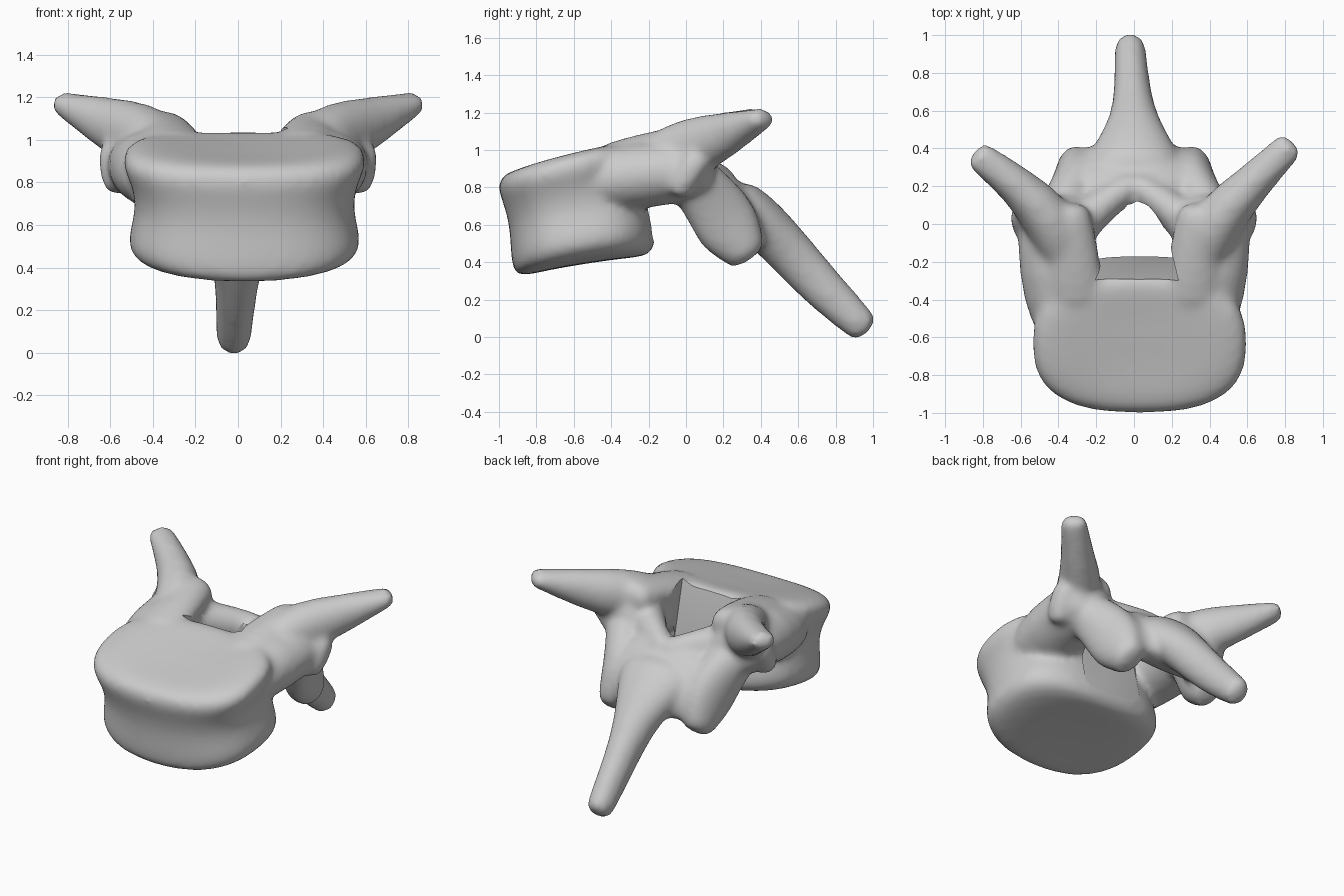
import bpy, bmesh, math
from mathutils import Vector

old = bpy.data.objects.get("Cube")
if old:
    bpy.data.objects.remove(old)

SEG = 24
bone = bpy.data.materials.new("bone_grey")
bone.use_nodes = True
GREY = (0.6, 0.6, 0.6, 1)
bone.diffuse_color = GREY
bone.node_tree.nodes["Principled BSDF"].inputs["Base Color"].default_value = GREY


def unit_ring(power):
    """Superellipse outline with half sizes of one."""
    pts = []
    for i in range(SEG):
        a = 2 * math.pi * i / SEG
        c, s = math.cos(a), math.sin(a)
        pts.append((math.copysign(abs(c) ** (2 / power), c),
                    math.copysign(abs(s) ** (2 / power), s)))
    return pts


def skin(bm, rings):
    """Bridge successive rings of points and close both ends."""
    loops = [[bm.verts.new(p) for p in ring] for ring in rings]
    for a, b in zip(loops, loops[1:]):
        for i in range(SEG):
            j = (i + 1) % SEG
            bm.faces.new((a[i], a[j], b[j], b[i]))
    bm.faces.new(loops[0][::-1])
    bm.faces.new(loops[-1])


def stack(bm, levels, x=0, power=2.6):
    """Levels are (z, y, half width, half depth, slope, sideways bow)."""
    skin(bm, [[(x + rx * u, y + ry * v, z + slope * ry * v + bow * u * u)
               for u, v in unit_ring(power)] for z, y, rx, ry, slope, bow in levels])


def limb(bm, stations, side=1):
    """Rounded limb through stations (x, y, z, half width, half height)."""
    pts = [Vector((side * s[0], s[1], s[2])) for s in stations]
    rings = []
    last = len(pts) - 1
    for i, (p, s) in enumerate(zip(pts, stations)):
        t = (pts[min(i + 1, last)] - pts[max(i - 1, 0)]).normalized()
        across = t.cross(Vector((0, 0, 1))).normalized()
        up = across.cross(t)
        bulge = min(s[3], s[4]) * 0.5
        steps = [(0, 1)]
        if i == 0:
            steps = [(-bulge, 0.6), (0, 1)]
        elif i == last:
            steps = [(0, 1), (bulge, 0.9), (bulge * 1.6, 0.5)]
        for off, k in steps:
            rings.append([p + t * off + across * (u * s[3] * k) + up * (v * s[4] * k)
                          for u, v in unit_ring(2)])
    skin(bm, rings)


def make_object(name, bm):
    bmesh.ops.recalc_face_normals(bm, faces=bm.faces)
    mesh = bpy.data.meshes.new(name)
    bm.to_mesh(mesh)
    bm.free()
    obj = bpy.data.objects.new(name, mesh)
    bpy.context.collection.objects.link(obj)
    return obj


bm = bmesh.new()

# Waisted vertebral body with sloping, slightly bowed end plates
stack(bm, [(0.39, -0.55, 0.14, 0.10, 0.16, 0), (0.385, -0.55, 0.30, 0.23, 0.16, 0.01),
           (0.375, -0.55, 0.46, 0.345, 0.16, 0.04), (0.415, -0.545, 0.54, 0.385, 0.16, 0.05),
           (0.52, -0.55, 0.555, 0.39, 0.17, 0.02), (0.68, -0.575, 0.505, 0.37, 0.20, 0),
           (0.82, -0.615, 0.54, 0.37, 0.24, 0), (0.90, -0.635, 0.59, 0.38, 0.25, 0),
           (0.965, -0.635, 0.55, 0.35, 0.25, 0.01), (0.965, -0.62, 0.40, 0.22, 0.25, 0.02),
           (0.962, -0.62, 0.16, 0.10, 0.25, 0)], x=0.03)

# Sloping lamina plate behind the canal
stack(bm, [(0.90, 0.15, 0.20, 0.08, 0, 0), (0.76, 0.22, 0.37, 0.13, 0, 0),
           (0.60, 0.31, 0.38, 0.13, 0, 0), (0.46, 0.35, 0.30, 0.08, 0, 0)])

# Spinous process
limb(bm, [(0, 0.28, 0.72, 0.27, 0.14), (0, 0.42, 0.60, 0.21, 0.135),
          (0, 0.55, 0.46, 0.125, 0.13), (-0.01, 0.72, 0.27, 0.095, 0.12),
          (-0.02, 0.925, 0.075, 0.085, 0.095)])

for side, tip_y in ((1, 0.41), (-1, 0.36)):
    # Pedicle
    limb(bm, [(0.36, -0.52, 0.82, 0.19, 0.16), (0.40, -0.25, 0.87, 0.215, 0.19),
              (0.42, 0.03, 0.89, 0.20, 0.16)], side)
    # Rim joining the body top to the transverse process
    limb(bm, [(0.30, -0.42, 0.96, 0.16, 0.08), (0.32, -0.18, 1.01, 0.14, 0.09),
              (0.35, 0.02, 1.03, 0.13, 0.11)], side)
    # Lamina arm closing the arch beside the canal
    limb(bm, [(0.36, -0.08, 0.90, 0.13, 0.13), (0.23, 0.06, 0.87, 0.10, 0.12),
              (0.04, 0.19, 0.82, 0.08, 0.10)], side)
    # Transverse process
    limb(bm, [(0.36, -0.16, 0.99, 0.13, 0.11), (0.44, 0.03, 1.01, 0.15, 0.17),
              (0.62, 0.21, 1.08, 0.10, 0.125), (0.81, tip_y - 0.01, 1.165, 0.085, 0.06)], side)
    # Lower articular column
    limb(bm, [(0.40, 0.02, 0.86, 0.15, 0.14), (0.35, 0.14, 0.73, 0.12, 0.17),
              (0.32, 0.23, 0.58, 0.11, 0.19), (0.31, 0.30, 0.48, 0.10, 0.13)], side)
    # Side facet knob
    limb(bm, [(0.56, -0.04, 0.79, 0.08, 0.08), (0.58, 0.04, 0.92, 0.08, 0.08)], side)

vertebra = make_object("vertebra", bm)
vertebra.data.materials.append(bone)

# Canal cutter: arched opening that leans with the back of the body
bm = bmesh.new()
arch = [(0.22, 0), (0.16, 0.5), (0.10, 0.82), (0.05, 0.95), (0, 1),
        (-0.05, 0.95), (-0.10, 0.82), (-0.16, 0.5), (-0.22, 0)]
loops = [[bm.verts.new((0.015 + u, front + v * (0.12 - front), z)) for u, v in arch]
         for z, front in ((0.2, -0.10), (1.4, -0.38))]
for i in range(len(arch)):
    j = (i + 1) % len(arch)
    bm.faces.new((loops[0][i], loops[0][j], loops[1][j], loops[1][i]))
for loop in loops:
    bm.faces.new(loop)
cutter = make_object("canal_cutter", bm)
cutter.hide_render = True

# Fuse the parts, open the canal and soften the joins
mod = vertebra.modifiers.new("round", 'SUBSURF')
mod.levels = mod.render_levels = 1
mod = vertebra.modifiers.new("fuse", 'REMESH')
mod.mode, mod.voxel_size = 'VOXEL', 0.02
mod = vertebra.modifiers.new("soften", 'SMOOTH')
mod.factor, mod.iterations = 0.5, 14
mod = vertebra.modifiers.new("canal", 'BOOLEAN')
mod.operation, mod.object, mod.solver = 'DIFFERENCE', cutter, 'EXACT'

bpy.ops.object.select_all(action='DESELECT')
vertebra.select_set(True)
bpy.context.view_layer.objects.active = vertebra
for name in [m.name for m in vertebra.modifiers]:
    bpy.ops.object.modifier_apply(modifier=name)
bpy.data.objects.remove(cutter)
bpy.ops.object.shade_smooth_by_angle(angle=math.radians(40))
